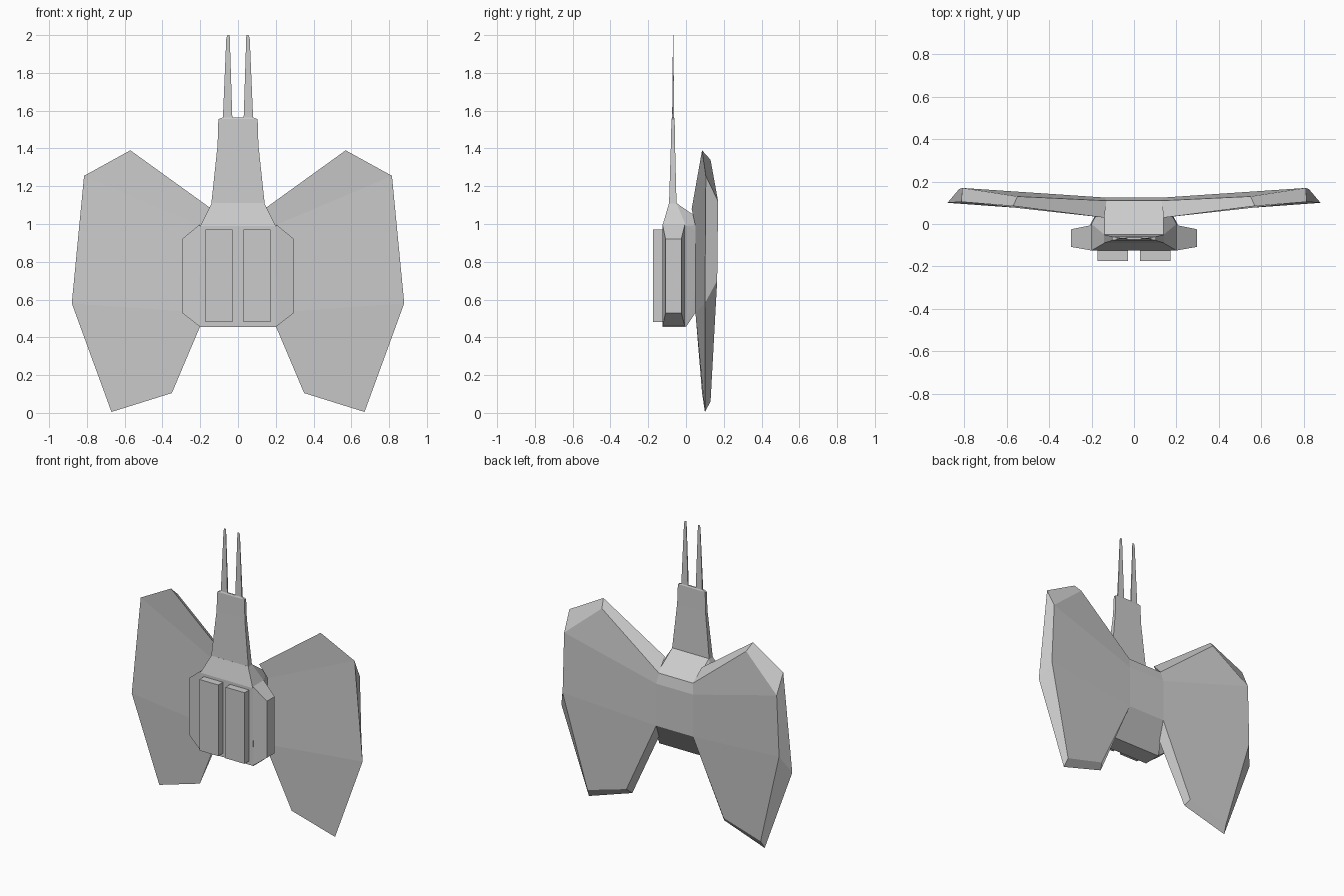
import bpy, bmesh, math

cube = bpy.data.objects.get("Cube")
if cube:
    bpy.data.objects.remove(cube, do_unlink=True)

# One plain grey for the whole model
grey = bpy.data.materials.new("plain_grey")
grey.use_nodes = True
grey.diffuse_color = (0.6, 0.6, 0.6, 1)
grey.node_tree.nodes["Principled BSDF"].inputs["Base Color"].default_value = (0.6, 0.6, 0.6, 1)


def finish(name, bm):
    bmesh.ops.recalc_face_normals(bm, faces=bm.faces)
    mesh = bpy.data.meshes.new(name)
    bm.to_mesh(mesh)
    bm.free()
    mesh.materials.append(grey)
    obj = bpy.data.objects.new(name, mesh)
    bpy.context.collection.objects.link(obj)
    return obj


def hull(name, points):
    """Flat-sided solid wrapped around a few corner points."""
    bm = bmesh.new()
    for p in points:
        bm.verts.new(p)
    bmesh.ops.convex_hull(bm, input=bm.verts)
    bmesh.ops.dissolve_limit(bm, angle_limit=math.radians(1), verts=bm.verts, edges=bm.edges)
    return finish(name, bm)


def both(points):
    return [(s * x, y, z) for x, y, z in points for s in (1, -1)]


def box(x0, x1, y0, y1, z0, z1):
    return [(x, y, z) for x in (x0, x1) for y in (y0, y1) for z in (z0, z1)]


# Body: side profile with half-width at each corner
hull("body", both([
    (.205, -.125, .455), (.205, 0, .455), (.2, -.125, .99), (.2, 0, .99),
    (.14, -.09, 1.11), (.14, -.05, 1.11),
    (.14, .11, 1.0), (.14, .125, .93), (.14, .125, .64)]))

# Neck: stacked rectangular sections (height, half-width, front, back)
sections = [(1.10, .142, -.09, -.05), (1.42, .108, -.08, -.058),
            (1.555, .104, -.077, -.06), (1.565, .08, -.073, -.064)]
bm = bmesh.new()
rings = [[bm.verts.new(p) for p in ((-w, f, z), (w, f, z), (w, b, z), (-w, b, z))]
         for z, w, f, b in sections]
for low, high in zip(rings, rings[1:]):
    for i in range(4):
        j = (i + 1) % 4
        bm.faces.new((low[i], low[j], high[j], high[i]))
bm.faces.new(rings[0])
bm.faces.new(rings[-1])
finish("neck", bm)


def wing(name, side):
    # Matching front and back outlines, starting at the inner top corner
    front = [(.14, .03, 1.08), (.57, .085, 1.39), (.815, .105, 1.255), (.88, .10, .58),
             (.67, .10, .005), (.35, .085, .105), (.17, .05, .53), (.19, .05, .99)]
    back = [(.13, .11, 1.0), (.55, .13, 1.34), (.81, .17, 1.12), (.825, .165, .70),
            (.66, .13, .06), (.37, .12, .14), (.14, .125, .64), (.14, .125, .93)]
    bm = bmesh.new()
    loops = [[bm.verts.new((side * x, y, z)) for x, y, z in pts] for pts in (front, back)]
    for v in loops:
        for a, b, c, d in ((0, 1, 2, 7), (7, 2, 3, 6), (6, 3, 4, 5)):
            bm.faces.new((v[a], v[b], v[c], v[d]))
    f, b = loops
    for i in range(8):
        j = (i + 1) % 8
        bm.faces.new((f[i], f[j], b[j], b[i]))
    finish(name, bm)


for label, s in (("left", 1), ("right", -1)):
    wing(label + "_wing", s)

    # Bevelled side pod
    pod = box(.2, .2, -.125, -.005, .455, 1.0) + box(.297, .297, -.108, -.025, .53, .92)
    hull(label + "_side_pod", [(s * x, y, z) for x, y, z in pod])

    # Raised front panel
    hull(label + "_front_panel", [(s * x, y, z) for x, y, z in box(.028, .172, -.175, -.12, .48, .97)])

    # Thin tapering prong
    outline = [(.03, 1.56, .005), (.08, 1.56, .005), (.075, 1.6, .005), (.062, 1.985, .001),
               (.056, 2.0, .001), (.044, 2.0, .001)]
    hull(label + "_prong", [(s * x, -.068 + k * t, z) for x, z, t in outline for k in (1, -1)])
